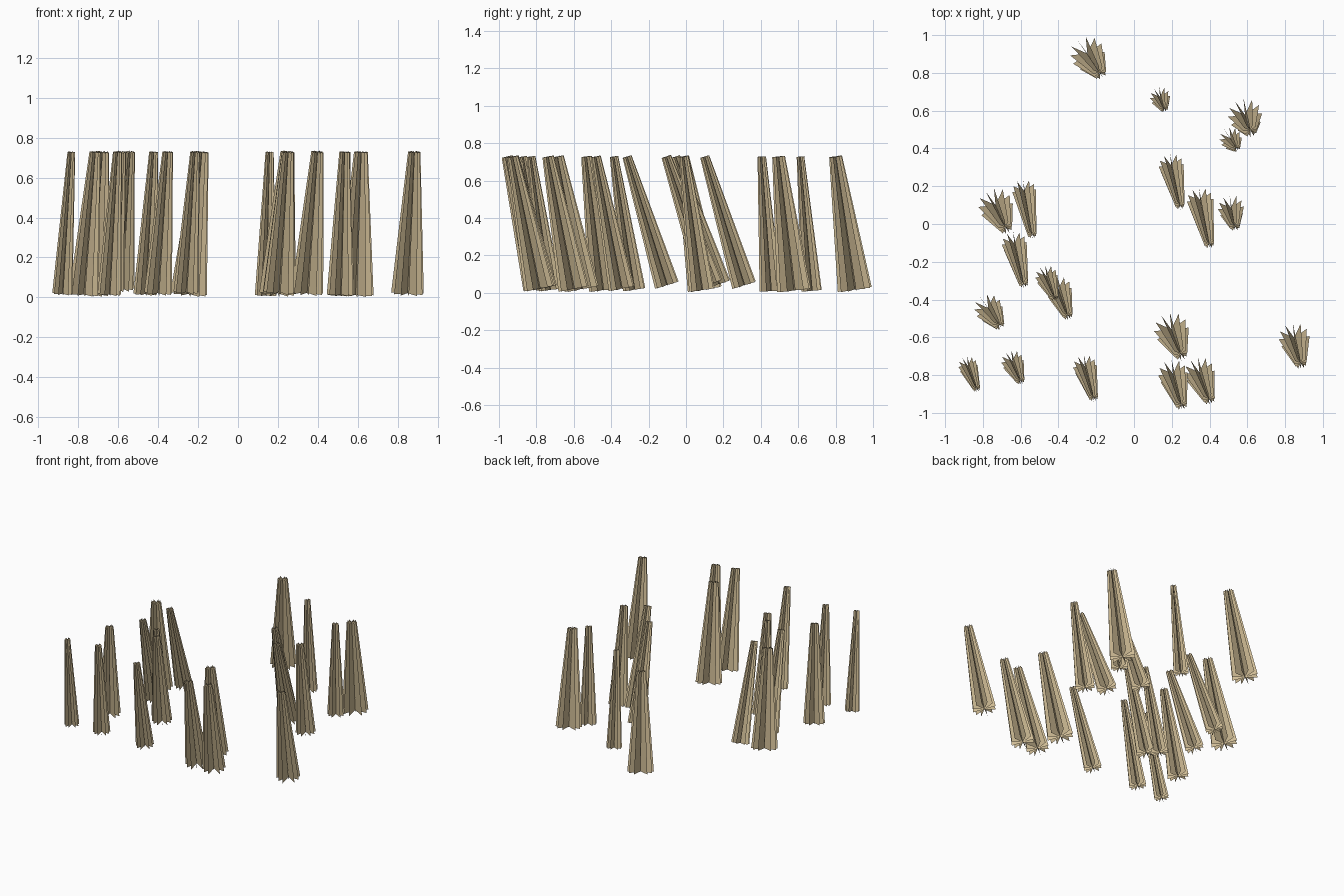
import bpy, bmesh, math
from mathutils import Vector

tan = bpy.data.materials.new("pale_tan")
tan.diffuse_color = (0.62, 0.50, 0.30, 1)

TOP_Z, LENGTH, PLANES, TAPER = 0.728, 0.72, 6, 0.38

# each shaft: top centre x, y / base centre x, y / base radius
SHAFTS = [
    (-.182, .80, -.247, .902, .092), (.158, .612, .138, .672, .054),
    (.615, .495, .588, .577, .091), (.54, .405, .511, .453, .060),
    (.243, .10, .197, .310, .066), (.398, -.105, .350, .126, .070),
    (.533, -.012, .513, .085, .069), (-.68, -.018, -.733, .100, .092),
    (-.54, -.055, -.582, .176, .063), (-.585, -.315, -.634, -.103, .066),
    (-.422, -.385, -.464, -.277, .060), (-.352, -.482, -.400, -.345, .070),
    (-.715, -.532, -.772, -.445, .075), (-.603, -.828, -.644, -.727, .060),
    (-.834, -.870, -.879, -.751, .051), (-.215, -.917, -.260, -.753, .063),
    (.247, -.688, .198, -.558, .092), (.25, -.956, .206, -.793, .079),
    (.397, -.927, .346, -.785, .081), (.882, -.737, .848, -.602, .082),
]


def shaft(i, tx, ty, bx, by, radius):
    """Tapered shaft of flat panels crossing on a leaning axis."""
    d2 = (tx - bx) ** 2 + (ty - by) ** 2
    top = Vector((tx, ty, TOP_Z))
    base = Vector((bx, by, TOP_Z - math.sqrt(LENGTH ** 2 - d2)))
    turn = Vector((0, 0, 1)).rotation_difference(top - base)
    bm = bmesh.new()
    for k in range(PLANES):
        a = math.pi * k / PLANES + 0.1
        side = turn @ Vector((math.cos(a), math.sin(a), 0)) * radius
        corners = (base - side, base + side, top + side * TAPER, top - side * TAPER)
        bm.faces.new([bm.verts.new(c) for c in corners])
    me = bpy.data.meshes.new(f"shaft_{i:02d}")
    bm.to_mesh(me)
    bm.free()
    me.materials.append(tan)
    bpy.context.collection.objects.link(bpy.data.objects.new(f"shaft_{i:02d}", me))


for i, s in enumerate(SHAFTS):
    shaft(i + 1, *s)
